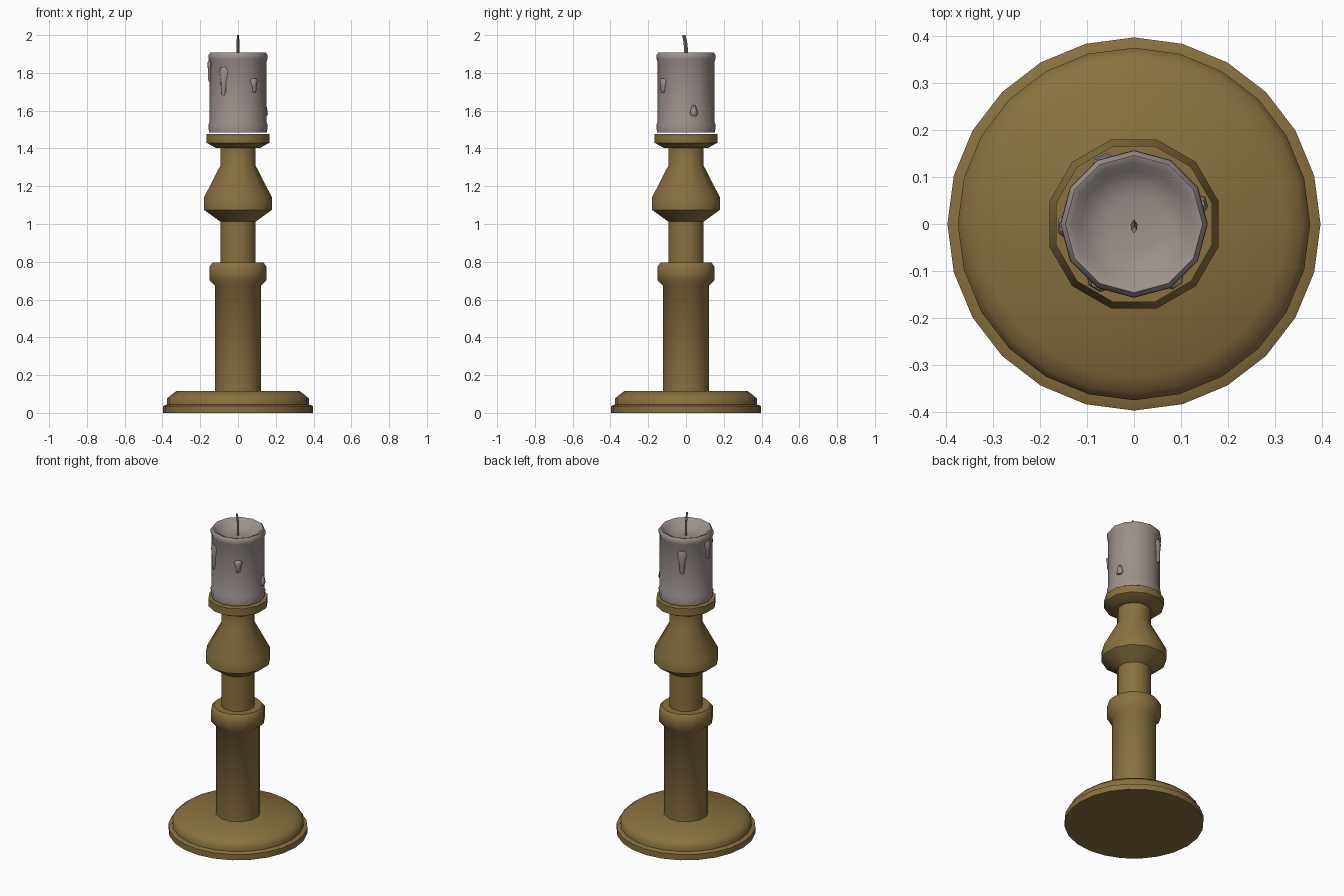
import bpy, bmesh, math
from mathutils import Vector

if "Cube" in bpy.data.objects:
    bpy.data.objects.remove(bpy.data.objects["Cube"])


def material(name, rgb):
    m = bpy.data.materials.new(name)
    m.diffuse_color = (*rgb, 1)
    m.use_nodes = True
    m.node_tree.nodes["Principled BSDF"].inputs["Base Color"].default_value = m.diffuse_color
    return m


BRASS = material("aged_brass", (0.25, 0.165, 0.05))
WAX = material("grey_wax", (0.33, 0.28, 0.26))
WICK = material("wick_grey", (0.2, 0.17, 0.15))


def finish(name, bm, mat, angle=40):
    bmesh.ops.recalc_face_normals(bm, faces=bm.faces[:])
    me = bpy.data.meshes.new(name)
    bm.to_mesh(me)
    bm.free()
    me.materials.append(mat)
    ob = bpy.data.objects.new(name, me)
    bpy.context.collection.objects.link(ob)
    bpy.ops.object.select_all(action='DESELECT')
    ob.select_set(True)
    bpy.context.view_layer.objects.active = ob
    bpy.ops.object.shade_smooth_by_angle(angle=math.radians(angle))
    return ob


def skin(bm, rings):
    """Join successive vertex rings with quads and cap both ends."""
    n = len(rings[0])
    for a, b in zip(rings, rings[1:]):
        for i in range(n):
            j = (i + 1) % n
            bm.faces.new((a[i], a[j], b[j], b[i]))
    bm.faces.new(rings[0][::-1])
    bm.faces.new(rings[-1])


def lathe(name, profile, sides, phase, mat, angle=40):
    bm = bmesh.new()
    rings = []
    for r, z in profile:
        rings.append([bm.verts.new((r * math.cos(phase + math.tau * i / sides),
                                    r * math.sin(phase + math.tau * i / sides), z))
                      for i in range(sides)])
    skin(bm, rings)
    return finish(name, bm, mat, angle)


# Round foot: flat plate with a chamfered disc on it
lathe("foot_plate", [(0.397, 0), (0.397, 0.036), (0.375, 0.045)], 24, 0, BRASS)
lathe("foot_disc", [(0.375, 0.04), (0.375, 0.075), (0.36, 0.09), (0.325, 0.116)],
      24, 0, BRASS, 50)

# Turned stem, twelve-sided with flats facing the axes
k = 1 / math.cos(math.pi / 12)
stem = [(0.123, 0.11), (0.123, 0.675), (0.15, 0.70), (0.15, 0.775), (0.135, 0.795),
        (0.093, 0.795), (0.093, 1.012), (0.18, 1.075), (0.18, 1.14), (0.093, 1.31),
        (0.093, 1.402), (0.115, 1.402), (0.166, 1.43), (0.166, 1.476)]
lathe("stem_and_cup", [(r * k, z) for r, z in stem], 12, math.pi / 12, BRASS, 50)

# Candle with a flared foot, a rolled rim and a dished top
lathe("candle", [(0.154, 1.485), (0.157, 1.525), (0.151, 1.54), (0.151, 1.86),
                 (0.157, 1.875), (0.156, 1.895), (0.146, 1.908), (0.132, 1.903),
                 (0.115, 1.875), (0.06, 1.862)], 12, 0, WAX, 60)


# Wax drips running down the sides: x, y, bottom z, top z, width, widest at top
def drip(name, x, y, z0, z1, width, top_heavy):
    bm = bmesh.new()
    out = Vector((x, y, 0)).normalized()
    side = Vector((-out.y, out.x, 0))
    shape = [(0, 0.3), (0.12, 0.6), (0.5, 0.65), (0.85, 1), (1, 0.6)]
    if not top_heavy:
        shape = [(0, 0.6), (0.2, 1), (0.5, 0.8), (1, 0.35)]
    rings = []
    for t, w in shape:
        c = out * 0.146 + Vector((0, 0, z0 + (z1 - z0) * t))
        rings.append([bm.verts.new(c + side * (math.cos(a) * w * width / 2)
                                   + out * (math.sin(a) * (0.008 + 0.01 * w)))
                      for a in (math.tau * i / 6 for i in range(6))])
    skin(bm, rings)
    finish(name, bm, WAX, 60)


drip("drip_front_left", -0.08, -0.13, 1.68, 1.83, 0.055, True)
drip("drip_front_right", 0.088, -0.125, 1.695, 1.77, 0.05, True)
drip("drip_left", -0.155, -0.005, 1.755, 1.865, 0.055, True)
drip("drip_back", -0.07, 0.14, 1.685, 1.83, 0.055, True)
drip("drip_right", 0.15, 0.045, 1.572, 1.63, 0.045, False)

# Bent four-sided wick
bm = bmesh.new()
path = [(0.0, 1.855, 0.007), (0.0, 1.93, 0.007), (-0.004, 1.965, 0.007), (-0.012, 2.0, 0.006)]
skin(bm, [[bm.verts.new((r * math.cos(i * math.pi / 2),
                         y + 1.4 * r * math.sin(i * math.pi / 2), z)) for i in range(4)]
          for y, z, r in path])
finish("wick", bm, WICK, 50)
